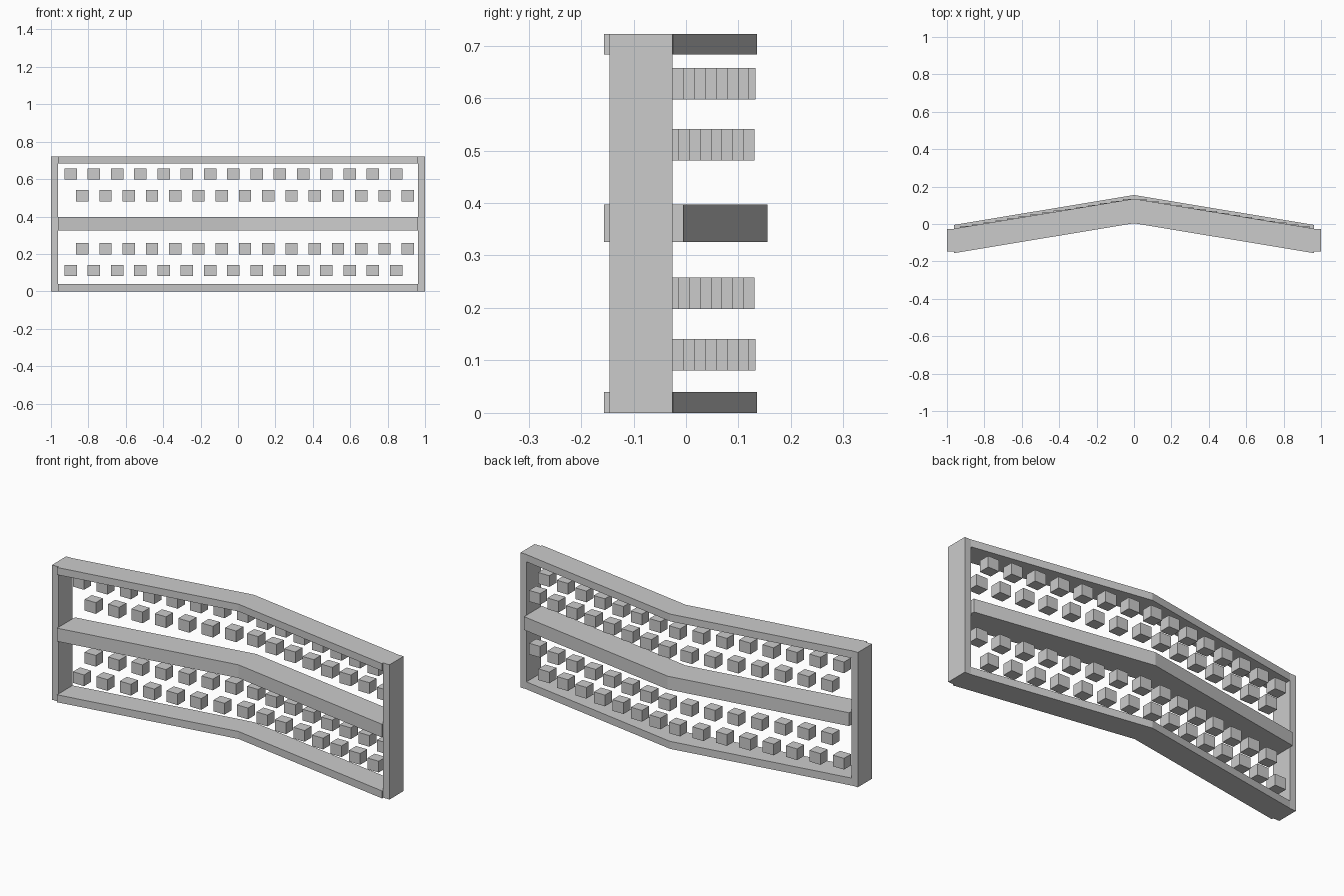
import bpy, bmesh

if "Cube" in bpy.data.objects:
    bpy.data.objects.remove(bpy.data.objects["Cube"])

DROP = 0.16      # how far the bent rails fall back towards each end
HALF = 0.963     # half length of the rails
HEIGHT = 0.722

grey = bpy.data.materials.new("light_grey")
grey.diffuse_color = (0.6, 0.6, 0.6, 1)
grey.use_nodes = True
grey.node_tree.nodes["Principled BSDF"].inputs["Base Color"].default_value = grey.diffuse_color


def make_object(name, bm):
    bmesh.ops.recalc_face_normals(bm, faces=bm.faces)
    mesh = bpy.data.meshes.new(name)
    bm.to_mesh(mesh)
    bm.free()
    mesh.materials.append(grey)
    obj = bpy.data.objects.new(name, mesh)
    bpy.context.collection.objects.link(obj)
    return obj


def add_box(bm, x0, x1, y0, y1, z0, z1):
    verts = bmesh.ops.create_cube(bm, size=1)["verts"]
    for v in verts:
        v.co.x = x1 if v.co.x > 0 else x0
        v.co.y = y1 if v.co.y > 0 else y0
        v.co.z = z1 if v.co.z > 0 else z0


def bent_rail(name, front, back, z0, z1):
    """Chevron outline in plan, extruded upwards."""
    plan = [(-HALF, front - DROP), (0, front), (HALF, front - DROP),
            (HALF, back - DROP), (0, back), (-HALF, back - DROP)]
    bm = bmesh.new()
    lo = [bm.verts.new((x, y, z0)) for x, y in plan]
    hi = [bm.verts.new((x, y, z1)) for x, y in plan]
    for i in range(6):
        j = (i + 1) % 6
        bm.faces.new((lo[i], lo[j], hi[j], hi[i]))
    for ring in (lo, hi):   # two quads per cap, split at the bend
        bm.faces.new((ring[0], ring[1], ring[4], ring[5]))
        bm.faces.new((ring[1], ring[2], ring[3], ring[4]))
    make_object(name, bm)


# Three horizontal rails
bent_rail("bottom_rail", 0.004, 0.135, 0.0, 0.04)
bent_rail("middle_rail", 0.004, 0.155, 0.326, 0.397)
bent_rail("top_rail", 0.004, 0.135, 0.683, HEIGHT)

# End posts
for name, x0, x1 in (("left_post", -1, -0.963), ("right_post", 0.963, 1)):
    bm = bmesh.new()
    add_box(bm, x0, x1, -0.146, -0.026, 0, HEIGHT)
    make_object(name, bm)

# Four staggered rows of floating blocks that follow the bend
SIZE, STEP = 0.06, 0.1243
rows = [("lowest_blocks", -0.895, 0.111), ("lower_blocks", -0.833, 0.228),
        ("upper_blocks", -0.833, 0.511), ("highest_blocks", -0.895, 0.627)]
for name, start, z in rows:
    bm = bmesh.new()
    for i in range(15):
        x = start + i * STEP
        back = 0.137 - abs(x) * DROP / HALF
        add_box(bm, x - 0.033, x + 0.033, back - SIZE, back,
                z - SIZE / 2, z + SIZE / 2)
    make_object(name, bm)
